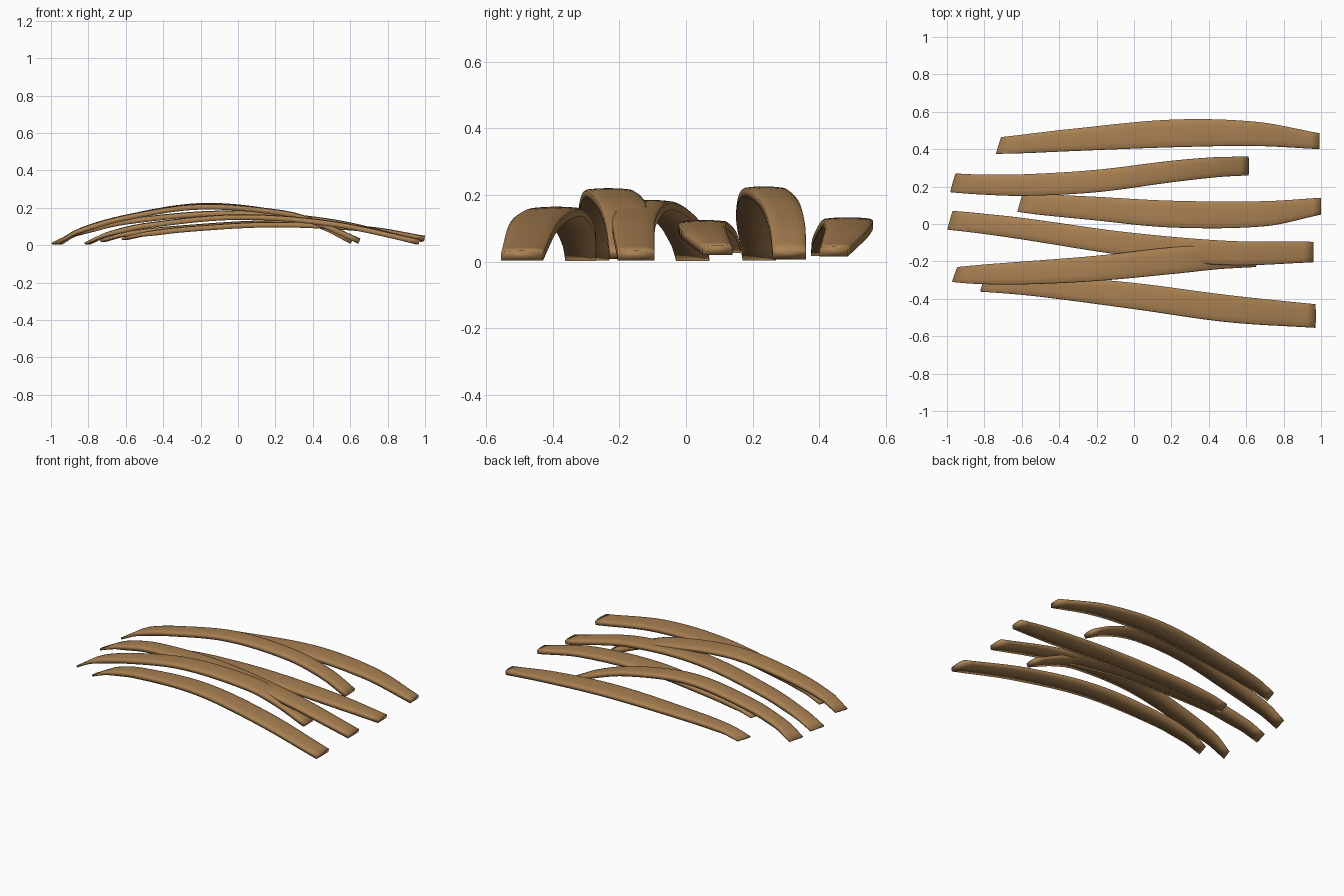
import bpy, bmesh
from mathutils import Vector

if "Cube" in bpy.data.objects:
    bpy.data.objects.remove(bpy.data.objects["Cube"], do_unlink=True)

wood = bpy.data.materials.new("warm_brown")
wood.use_nodes = True
BROWN = (0.40, 0.22, 0.085, 1)
wood.diffuse_color = BROWN
wood.node_tree.nodes["Principled BSDF"].inputs["Base Color"].default_value = BROWN

STEPS = 36
THICK, TIP = 0.03, 0.014
# Slightly crowned plank section: side and height fractions
SECTION = [(-1, 0), (-1, .72), (-.9, .88), (-.5, .97), (0, 1),
           (.5, .97), (.9, .88), (1, .72), (1, 0), (0, 0)]


def sample(points, x):
    """Smooth cubic through the control points, evaluated at x."""
    def slope(i):
        a, b = points[max(i - 1, 0)], points[min(i + 1, len(points) - 1)]
        return (b - a) / (b.x - a.x)
    k = max(i for i in range(len(points) - 1) if i == 0 or points[i].x <= x)
    p, q = points[k], points[k + 1]
    h = q.x - p.x
    t = (x - p.x) / h
    return ((2*t**3 - 3*t**2 + 1) * p + (t**3 - 2*t**2 + t) * h * slope(k)
            + (3*t**2 - 2*t**3) * q + (t**3 - t**2) * h * slope(k + 1))


def slat(name, rows):
    """Bent plank; rows hold x, y, top height, width."""
    pts = [Vector(r) for r in rows]
    x0, x1 = pts[0].x, pts[-1].x
    bm = bmesh.new()
    rings = []
    for s in range(STEPS + 1):
        u = s / STEPS
        x = x0 + (x1 - x0) * u
        _, y, z, width = sample(pts, x)
        before, after = max(x - 0.002, x0), min(x + 0.002, x1)
        rise = (sample(pts, after).z - sample(pts, before).z) / (after - before)
        normal = Vector((-rise, 0, 1)).normalized()
        # thin, slanted tip at the left end of the path
        fade = min(u / 0.1, 1)
        thick = TIP + (THICK - TIP) * fade
        base = Vector((x, y, z)) - normal * thick
        ring = []
        for side, up in SECTION:
            p = base + normal * thick * up
            p.x += side * 0.014 * (1 - fade)
            p.y += side * width / 2
            p.z = max(p.z, 0)
            ring.append(bm.verts.new(p))
        rings.append(ring)
    for a, b in zip(rings, rings[1:]):
        for k in range(len(SECTION)):
            j = (k + 1) % len(SECTION)
            bm.faces.new((a[k], a[j], b[j], b[k]))
    bm.faces.new(rings[0])
    bm.faces.new(rings[-1])
    bmesh.ops.recalc_face_normals(bm, faces=bm.faces)
    for face in bm.faces:
        face.smooth = True
    mesh = bpy.data.meshes.new(name)
    bm.to_mesh(mesh)
    bm.free()
    mesh.materials.append(wood)
    bpy.context.collection.objects.link(bpy.data.objects.new(name, mesh))


# Six bent slats from front to back
slat("front_slat", [(-.81, -.317, .015, .09), (-.7, -.32, .07, .1), (-.5, -.332, .118, .115),
                    (0, -.385, .165, .14), (.5, -.452, .13, .145), (.972, -.492, .033, .126)])
slat("crossing_slat", [(-.96, -.27, .015, .08), (-.85, -.27, .088, .1), (-.6, -.262, .162, .122),
                       (-.2, -.237, .22, .135), (.25, -.192, .185, .142), (.45, -.182, .125, .12),
                       (.655, -.18, .035, .1)])
slat("long_slat", [(-.985, .02, .015, .1), (-.86, .007, .075, .105), (-.6, -.025, .14, .115),
                   (-.05, -.105, .185, .125), (.5, -.155, .14, .13), (.96, -.15, .033, .11)])
slat("low_middle_slat", [(-.61, .115, .04, .1), (-.5, .104, .072, .11), (-.25, .086, .102, .124),
                         (.2, .053, .125, .143), (.7, .055, .1, .134), (1, .095, .05, .09)])
slat("tall_slat", [(-.97, .22, .015, .1), (-.85, .212, .09, .105), (-.6, .208, .163, .115),
                   (-.2, .23, .225, .12), (.2, .28, .19, .115), (.45, .304, .116, .107),
                   (.615, .31, .034, .1)])
slat("back_slat", [(-.725, .42, .03, .09), (-.6, .428, .072, .1), (-.35, .448, .102, .118),
                   (.2, .484, .133, .148), (.65, .482, .105, .13), (.992, .443, .045, .085)])
